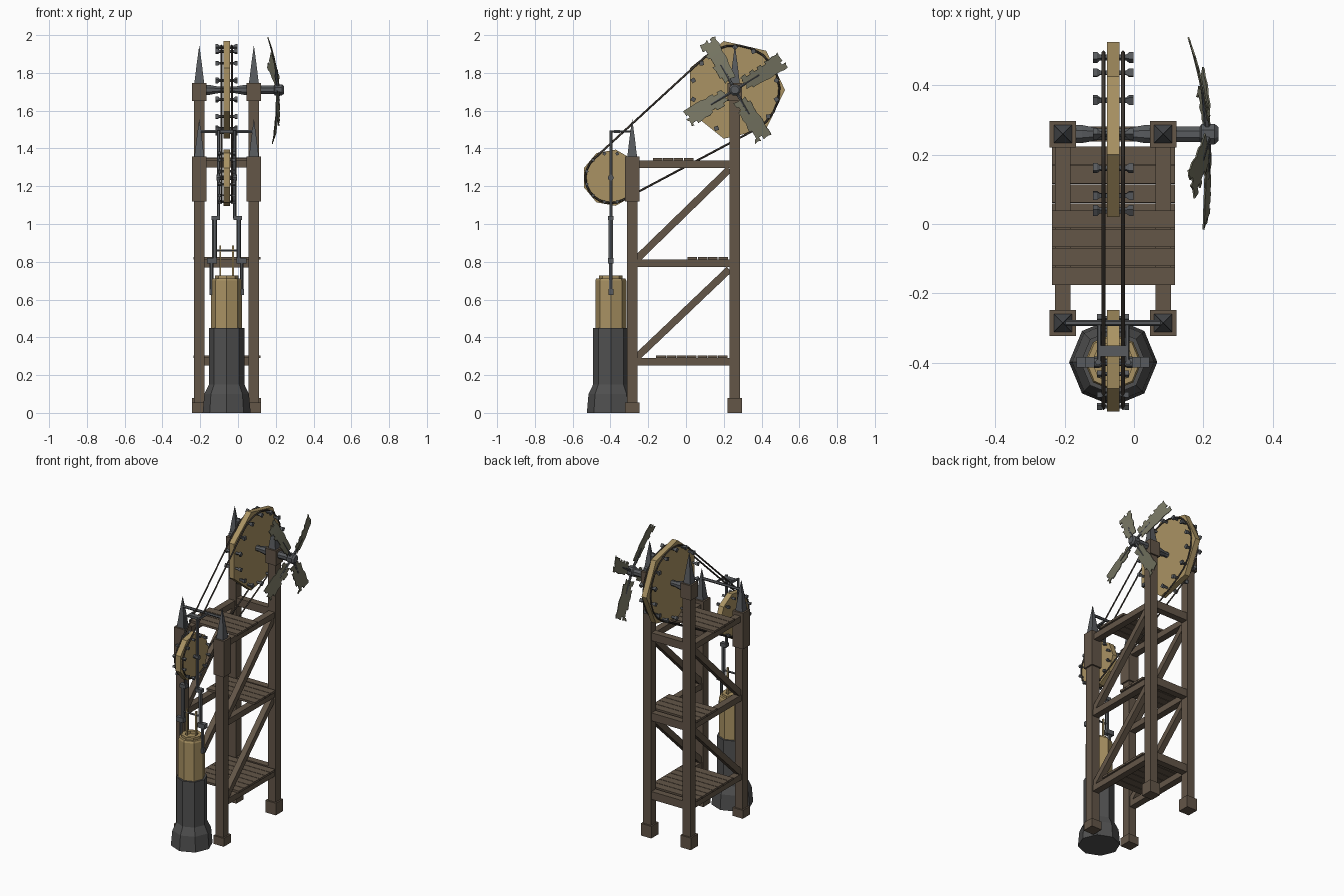
import bpy, bmesh, math, random
from mathutils import Vector, Matrix

if "Cube" in bpy.data.objects:
    bpy.data.objects.remove(bpy.data.objects["Cube"])

random.seed(4)

def mat(name, r, g, b):
    m = bpy.data.materials.new(name)
    m.diffuse_color = (r, g, b, 1)
    m.use_nodes = True
    m.node_tree.nodes["Principled BSDF"].inputs["Base Color"].default_value = m.diffuse_color
    return m

TIMBER = mat("brown timber", .125, .092, .064)
PALE = mat("pale wood", .40, .29, .125)
STONE = mat("dark grey casing", .08, .08, .08)
METAL = mat("grey metal", .098, .104, .112)
ROPE = mat("dark rope", .05, .041, .033)
CLOTH = mat("olive blade", .185, .182, .125)

def finish(name, bm, m):
    bmesh.ops.recalc_face_normals(bm, faces=bm.faces)
    me = bpy.data.meshes.new(name)
    bm.to_mesh(me)
    bm.free()
    ob = bpy.data.objects.new(name, me)
    ob.data.materials.append(m)
    bpy.context.collection.objects.link(ob)
    return ob

def box(name, x, y, z, m):
    """Box from three (min, max) ranges."""
    bm = bmesh.new()
    c = Vector([(a + b) / 2 for a, b in (x, y, z)])
    s = [b - a for a, b in (x, y, z)]
    bmesh.ops.create_cube(bm, matrix=Matrix.Translation(c) @ Matrix.Diagonal((*s, 1)))
    return finish(name, bm, m)

def lathe(name, origin, axis, prof, n, m, phase=0.0):
    """Revolve (radius, height) profile around axis 'X' or 'Z', capped, n sides."""
    bm = bmesh.new()
    rings = []
    for r, h in prof:
        ring = []
        for i in range(n):
            a = phase + 2 * math.pi * i / n
            u, v = r * math.cos(a), r * math.sin(a)
            p = (u, v, h) if axis == 'Z' else (h, u, v)
            ring.append(bm.verts.new(Vector(origin) + Vector(p)))
        rings.append(ring)
    for a, b in zip(rings, rings[1:]):
        for i in range(n):
            bm.faces.new((a[i], a[(i + 1) % n], b[(i + 1) % n], b[i]))
    bm.faces.new(rings[0])
    bm.faces.new(rings[-1])
    return finish(name, bm, m)

def rod(name, p, q, r, m, n=6, r2=None):
    """Tapered rod between two points; n=4 gives a square beam."""
    p, q = Vector(p), Vector(q)
    d = q - p
    bm = bmesh.new()
    t = Matrix.Translation((p + q) / 2) @ d.to_track_quat('Z', 'Y').to_matrix().to_4x4()
    t = t @ Matrix.Rotation(math.pi / n, 4, 'Z')
    bmesh.ops.create_cone(bm, cap_ends=True, segments=n, radius1=r,
                          radius2=r if r2 is None else r2, depth=d.length, matrix=t)
    return finish(name, bm, m)

XS, YF, YR, XC = (-.205, .084), -.285, .259, -.06
Q = math.sqrt(2)

# Tower posts, feet, caps and spikes
for x in XS:
    for y, top, cap0, foot, tag in ((YF, 1.34, 1.12, .055, "front"), (YR, 1.70, 1.65, .08, "rear")):
        capt = 1.357 if tag == "front" else 1.747
        def sq(name, h, z0, z1):
            box(name, (x - h, x + h), (y - h, y + h), (z0, z1), TIMBER)
        sq(tag + "_post", .028, 0, top)
        sq(tag + "_foot", .038, 0, foot)
        sq(tag + "_cap", .038, cap0, capt)
        lathe(tag + "_spike", (x, y, capt), 'Z',
              [(.026 * Q, 0), (.022 * Q, .03), (.015 * Q, .09), (.001, .195)],
              4, METAL, math.pi / 4)
    # side rails and diagonal braces
    for z0, z1 in ((.25, .29), (.772, .812), (1.296, 1.335)):
        box("side_rail", (x - .022, x + .022), (YF, YR), (z0, z1), TIMBER)
    for z0, z1 in ((.29, .76), (.81, 1.29)):
        rod("diagonal_brace", (x, YF + .02, z0), (x, YR - .03, z1), .019 * Q, TIMBER, 4)

# Rear cross rails
for z in (.25, .77, 1.30):
    box("rear_cross_rail", XS, (YR - .022, YR + .022), (z, z + .052), TIMBER)

# Plank decks
for y0, count, z in ((-.158, 7, .29), (.008, 4, .812), (-.175, 4, 1.335)):
    for i in range(count):
        y = y0 + i * .0545
        box("deck_plank", (-.236, .118), (y, y + .051), (z, z + .014), TIMBER)

# Pump casing and barrel
PY = -.398
lathe("pump_casing", (XC, PY, 0), 'Z',
      [(.127, 0), (.118, .10), (.094, .15), (.094, .45)], 8, STONE)
lathe("pump_barrel", (XC, PY, 0), 'Z',
      [(.082, .44), (.082, .70), (.077, .712), (.062, .712), (.062, .728), (.04, .728), (.04, .71)],
      8, PALE)
for s in (-1, 1):
    x = lambda d: XC + s * d
    rod("plunger_rod", (x(.034), PY, .70), (x(.034), PY, .885), .007, PALE, 4)
    # linkage down each side of the pump
    rod("lower_link", (x(.08), PY, .63), (x(.08), PY, .82), .010, METAL)
    box("lower_clamp", sorted((x(.07), x(.092))), (PY - .013, PY + .013), (.625, .655), METAL)
    box("elbow_block", sorted((x(.052), x(.105))), (PY - .015, PY + .015), (.79, .82), METAL)
    rod("middle_link", (x(.064), PY, .80), (x(.064), PY, 1.04), .013, METAL)
    box("joint_block", sorted((x(.035), x(.08))), (PY - .015, PY + .015), (1.02, 1.043), METAL)
    rod("upper_link", (x(.043), PY, 1.03), (x(.043), PY, 1.495), .009, METAL)
    rod("hanger_arm", (x(.04), YF, 1.49), (x(.04), PY, 1.49), .007, METAL)
rod("plunger_crossbar", (XC - .07, PY, .86), (XC + .07, PY, .86), .006, METAL)
box("hanger_plate", (-.10, -.02), (-.382, -.35), (1.482, 1.498), METAL)
rod("spike_tie_bar", (XS[0], YF, 1.49), (XS[1], YF, 1.49), .009, METAL)
lathe("small_axle", (XC, PY, 1.245), 'X',
      [(.016, -.055), (.016, -.04), (.011, -.03), (.011, .03), (.016, .04), (.016, .055)], 8, METAL)

# Two wheels with pegs
HZ = 1.71
def wheel(name, y, z, R, sides, pegs, pr, ln, pw):
    lathe(name, (XC, y, z), 'X', [(R, -.018), (R, .018)], sides, PALE)
    for i in range(pegs):
        a = 2 * math.pi * (i + .5) / pegs
        lathe(name + "_peg", (XC, y + pr * math.cos(a), z + pr * math.sin(a)), 'X',
              [(pw, -ln), (pw, -ln + .012), (pw * .55, -ln + .02), (pw * .55, ln - .02),
               (pw, ln - .012), (pw, ln)], 4, METAL, a)

wheel("big_wheel", YR, HZ, .265, 7, 14, .226, .058, .016)
wheel("small_wheel", PY, 1.245, .151, 9, 12, .132, .046, .011)

# Drive ropes: closed loop tangent to both peg circles
r1, r2 = .134, .236
d = Vector((YR - PY, HZ - 1.245))
ang, off = math.atan2(d.y, d.x), math.asin((r2 - r1) / d.length)
up, lo = ang + math.pi / 2 + off, ang - math.pi / 2 - off
loop = []
for cy, cz, r, a0, a1 in ((PY, 1.245, r1, up, lo + 2 * math.pi), (YR, HZ, r2, lo, up)):
    for i in range(13):
        a = a0 + (a1 - a0) * i / 12
        loop.append((cy + r * math.cos(a), cz + r * math.sin(a)))
for x in (XC - .028, XC + .028):
    cu = bpy.data.curves.new("drive_rope", 'CURVE')
    cu.dimensions = '3D'
    cu.bevel_depth = .0055
    cu.bevel_resolution = 0
    sp = cu.splines.new('POLY')
    sp.points.add(len(loop) - 1)
    for pt, (y, z) in zip(sp.points, loop):
        pt.co = (x, y, z, 1)
    sp.use_cyclic_u = True
    cu.materials.append(ROPE)
    bpy.context.collection.objects.link(bpy.data.objects.new("drive_rope", cu))

# Main shaft and rotor hub
lathe("main_shaft", (0, YR, HZ), 'X',
      [(.028, -.17), (.028, -.15), (.018, -.10), (.018, -.02), (.028, .03), (.028, .05)],
      8, METAL, math.pi / 8)
lathe("rotor_shaft", (0, YR, HZ), 'X',
      [(.024, .11), (.024, .19), (.032, .195), (.032, .232), (.022, .243)], 8, METAL, math.pi / 8)

# Ragged rotor blades, bent backwards by different amounts
NR, NW, L = 10, 6, .305
for deg, tip in ((119.4, .163), (31.5, .163), (-59.7, .19), (211.5, .208)):
    a = math.radians(deg)
    e, w = Vector((math.cos(a), math.sin(a))), Vector((-math.sin(a), math.cos(a)))
    def place(r, s):
        p = e * r + w * s
        return Vector((.214 + (tip - .214) * (r / L) ** 1.6 + s * .18, YR + p.x, HZ + p.y))
    bm = bmesh.new()
    grid = []
    for i in range(NR + 1):
        row = []
        for j in range(NW + 1):
            t = j / NW * 2 - 1
            r = .065 + (L - .065) * i / NR
            if i in (0, NR):
                r -= random.uniform(0, .014)
            s = t * (.042 + .008 * i / NR)
            if j in (0, NW):
                s *= random.uniform(.85, 1.04)
            row.append(bm.verts.new(place(r, s)))
        grid.append(row)
    # torn notches along the edges
    torn = {(random.randrange(1, NR - 1), random.choice((0, NW - 1))) for _ in range(3)}
    torn |= {(0, random.choice((0, NW - 1))), (NR - 1, random.randrange(1, 3))}
    for i in range(NR):
        for j in range(NW):
            if (i, j) not in torn:
                bm.faces.new((grid[i][j], grid[i + 1][j], grid[i + 1][j + 1], grid[i][j + 1]))
    bmesh.ops.delete(bm, geom=[v for v in bm.verts if not v.link_faces], context='VERTS')
    blade = finish("rotor_blade", bm, CLOTH)
    sol = blade.modifiers.new("thickness", 'SOLIDIFY')
    sol.thickness, sol.offset = .005, 0
    rod("blade_spar", place(0, 0), place(.15, 0), .010, METAL, 6, .005)
